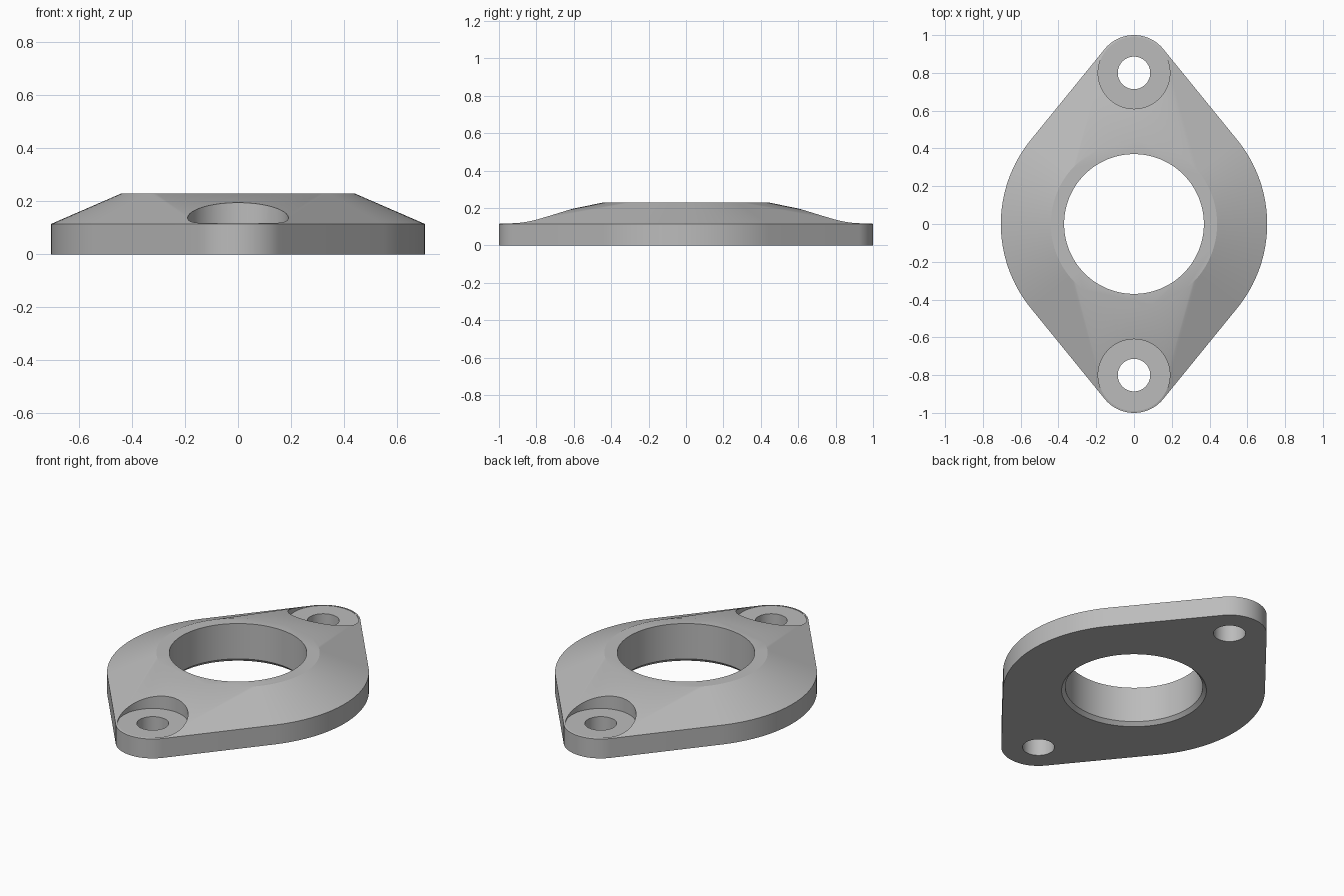
import bpy, bmesh
from math import sin, cos, pi, asin
from mathutils import Vector

if "Cube" in bpy.data.objects:
    bpy.data.objects.remove(bpy.data.objects["Cube"], do_unlink=True)

MID_R, END_R, END_Y = 0.705, 0.2, 0.8     # outline arcs
EDGE_Z, TOP_R, TOP_Z = 0.115, 0.44, 0.23  # rim height and raised top disc

metal = bpy.data.materials.new("plain grey")
metal.use_nodes = True
grey = (0.5, 0.5, 0.5, 1)
metal.diffuse_color = grey
metal.node_tree.nodes["Principled BSDF"].inputs["Base Color"].default_value = grey


def new_object(name, bm):
    bmesh.ops.remove_doubles(bm, verts=bm.verts, dist=1e-5)
    bmesh.ops.recalc_face_normals(bm, faces=bm.faces)
    mesh = bpy.data.meshes.new(name)
    bm.to_mesh(mesh)
    bm.free()
    mesh.materials.append(metal)
    obj = bpy.data.objects.new(name, mesh)
    bpy.context.collection.objects.link(obj)
    return obj


def loft(name, rings):
    """Skin closed rings of equal length and cap both ends."""
    bm = bmesh.new()
    loops = [[bm.verts.new(p) for p in ring] for ring in rings]
    n = len(loops[0])
    for low, high in zip(loops, loops[1:]):
        for i in range(n):
            j = (i + 1) % n
            bm.faces.new((low[i], low[j], high[j], high[i]))
    bm.faces.new(loops[0][::-1])
    bm.faces.new(loops[-1])
    return new_object(name, bm)


def lathe(name, profile, y=0, steps=96):
    """Solid turned around a vertical axis."""
    return loft(name, [[(r * cos(2 * pi * i / steps), y + r * sin(2 * pi * i / steps), z)
                        for i in range(steps)] for r, z in profile])


# Flange body: four tangent arcs, ruled up to the top disc along shared normals
tangent = asin((MID_R - END_R) / END_Y)
arcs = [(-tangent, tangent, 0, MID_R), (tangent, pi - tangent, END_Y, END_R),
        (pi - tangent, pi + tangent, 0, MID_R), (pi + tangent, 2 * pi - tangent, -END_Y, END_R)]
outline, disc = [], []
STEPS = 32
for start, end, centre_y, radius in arcs:
    for i in range(STEPS + 1):
        a = start + (end - start) * i / STEPS
        normal = Vector((cos(a), sin(a), 0))
        outline.append(normal * radius + Vector((0, centre_y, 0)))
        disc.append(normal * TOP_R)


def lifted(ring, z):
    return [(p.x, p.y, z) for p in ring]


flange = loft("flange_plate", [lifted(outline, 0), lifted(outline, EDGE_Z), lifted(disc, TOP_Z)])

# Centre bore with a chamfered lower rim, and two counterbored screw holes
cutters = [lathe("bore_cutter", [(0.41, -0.02), (0.37, 0.02), (0.37, 0.4)], steps=128)]
for side, y in (("back", END_Y), ("front", -END_Y)):
    cutters.append(lathe(side + "_screw_cutter",
                         [(0.086, -0.1), (0.086, EDGE_Z), (0.19, EDGE_Z), (0.19, 0.4)], y))

bpy.context.view_layer.objects.active = flange
for cutter in cutters:
    cutter.hide_render = True
    cut = flange.modifiers.new(cutter.name, "BOOLEAN")
    cut.operation = "DIFFERENCE"
    cut.solver = "EXACT"
    cut.object = cutter
    bpy.ops.object.modifier_apply(modifier=cut.name)
    bpy.data.objects.remove(cutter, do_unlink=True)

# Smooth the curved walls, keep the rims crisp
bpy.ops.object.select_all(action="DESELECT")
flange.select_set(True)
bpy.ops.object.shade_smooth_by_angle(angle=0.35)
